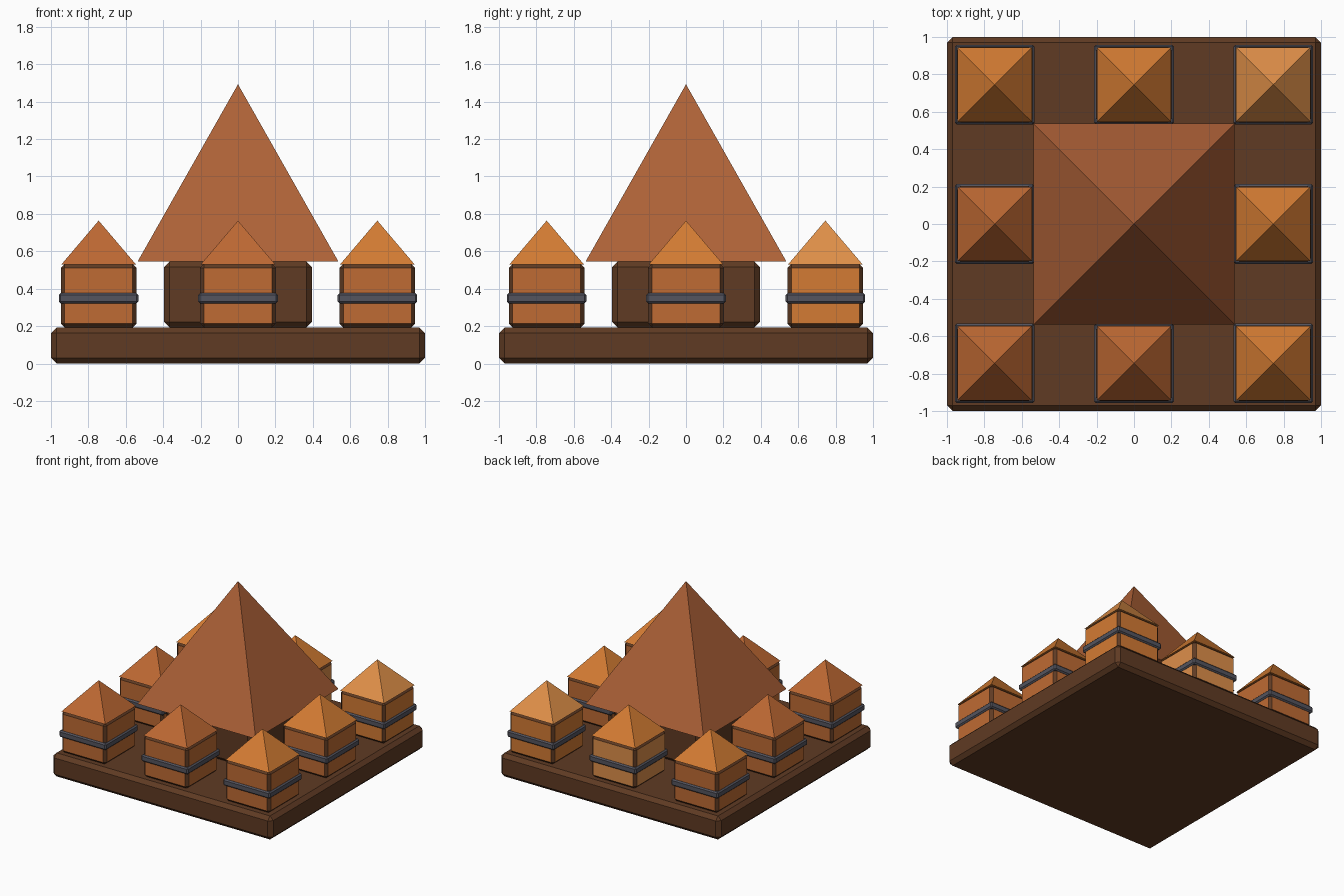
import bpy, bmesh
from mathutils import Color

if "Cube" in bpy.data.objects:
    bpy.data.objects.remove(bpy.data.objects["Cube"])


def material(name, rgb):
    m = bpy.data.materials.new(name)
    m.diffuse_color = (*Color(rgb).from_srgb_to_scene_linear(), 1)
    m.use_nodes = True
    m.node_tree.nodes["Principled BSDF"].inputs["Base Color"].default_value = m.diffuse_color
    return m


wood = material("dark_wood", (0.375, 0.23, 0.137))
iron = material("iron", (0.33, 0.33, 0.37))
rust = material("rust_tile", (0.68, 0.38, 0.215))
roof_red = material("red_orange_tile", (0.745, 0.41, 0.20))
roof_orange = material("orange_tile", (0.83, 0.485, 0.20))
roof_light = material("pale_orange_tile", (0.88, 0.565, 0.285))
wall = material("clay_wall", (0.75, 0.42, 0.20))
wall_gold = material("gold_wall", (0.83, 0.48, 0.20))
wall_tan = material("tan_wall", (0.87, 0.56, 0.29))


def add(name, bm, mat):
    bmesh.ops.recalc_face_normals(bm, faces=bm.faces)
    mesh = bpy.data.meshes.new(name)
    bm.to_mesh(mesh)
    bm.free()
    mesh.materials.append(mat)
    ob = bpy.data.objects.new(name, mesh)
    bpy.context.collection.objects.link(ob)
    return ob


def block(name, x, y, half, z0, z1, bevel, mat, trim=None):
    """Square block with chamfered edges, optionally in a trim colour."""
    bm = bmesh.new()
    bmesh.ops.create_cube(bm, size=1)
    for v in bm.verts:
        v.co = (x + 2 * half * v.co.x, y + 2 * half * v.co.y,
                z0 + (v.co.z + 0.5) * (z1 - z0))
    ob = add(name, bm, mat)
    mod = ob.modifiers.new("chamfer", 'BEVEL')
    mod.width, mod.segments = bevel, 1
    if trim:
        ob.data.materials.append(trim)
        mod.material = 1
    return ob


def pyramid(name, x, y, half, z0, z1, mat):
    """Closed four-sided pyramid."""
    bm = bmesh.new()
    ring = [bm.verts.new((x + half * i, y + half * j, z0))
            for i, j in ((-1, -1), (1, -1), (1, 1), (-1, 1))]
    tip = bm.verts.new((x, y, z1))
    bm.faces.new(ring)
    for i in range(4):
        bm.faces.new((ring[i], ring[(i + 1) % 4], tip))
    return add(name, bm, mat)


# Base slab and central hall
block("base", 0, 0, 1.0, 0, 0.193, 0.03, wood)
block("central_hall", 0, 0, 0.395, 0.193, 0.545, 0.03, wood)
pyramid("central_roof", 0, 0, 0.537, 0.545, 1.493, rust)

# Eight small towers around the hall: grid position, wall and roof colours
towers = [
    (-1, -1, wall, roof_red), (0, -1, wall, roof_red), (1, -1, wall, roof_orange),
    (-1, 0, wall, roof_red), (1, 0, wall, roof_orange),
    (-1, 1, wall, roof_orange), (0, 1, wall_tan, roof_orange),
    (1, 1, wall_gold, roof_light),
]
for i, j, wall_mat, roof_mat in towers:
    x, y = 0.745 * i, 0.745 * j
    block("tower_wall", x, y, 0.202, 0.193, 0.532, 0.02, wall_mat, wood)
    block("tower_band", x, y, 0.213, 0.322, 0.376, 0.01, iron)
    pyramid("tower_roof", x, y, 0.199, 0.53, 0.764, roof_mat)
